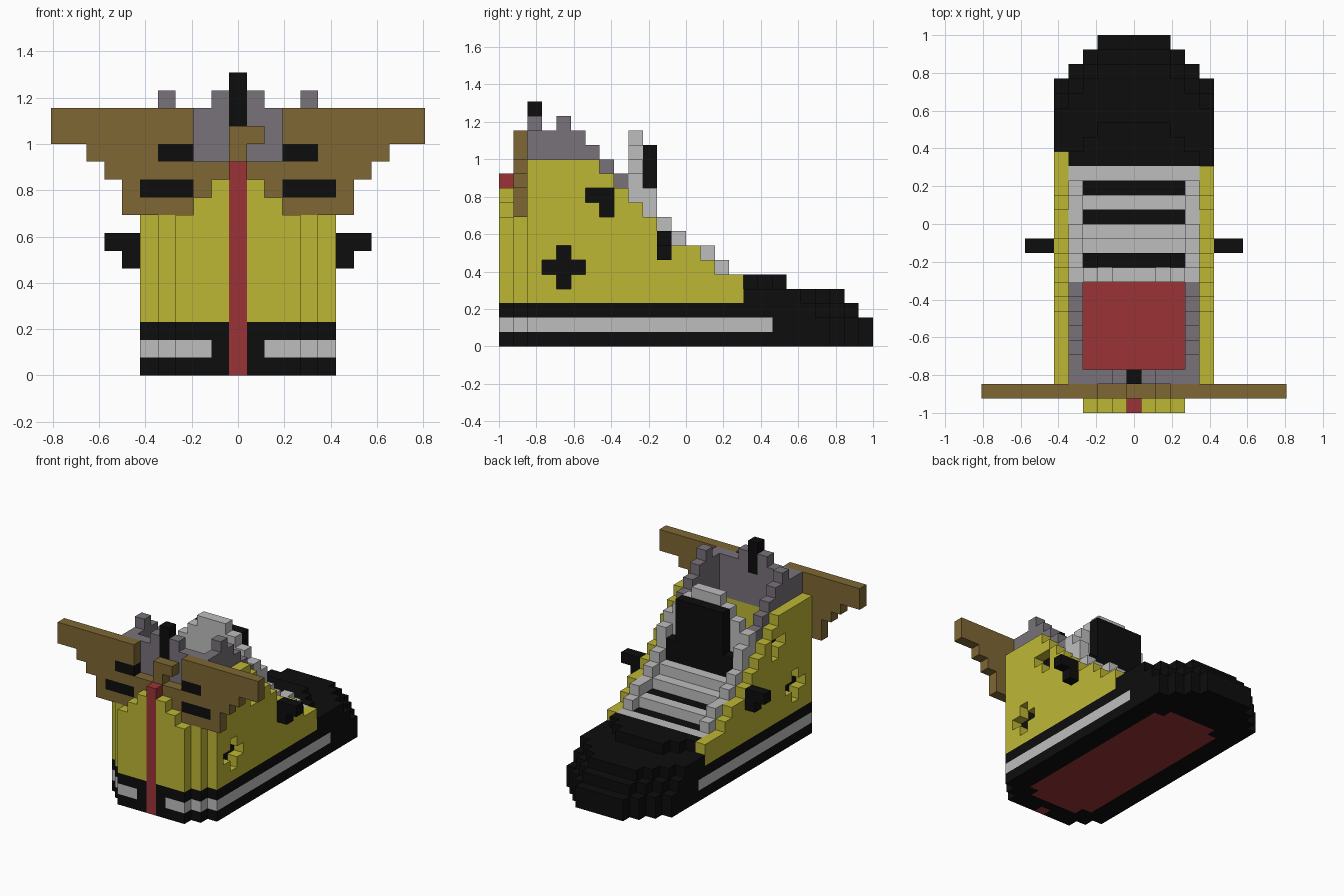
import bpy
import bmesh
from mathutils import Vector

cube = bpy.data.objects.get("Cube")
if cube:
    bpy.data.objects.remove(cube)

V = 2 / 26          # edge of one block
cells = {}          # (x, y, z) block index -> part name


def box(part, xs, ys, zs):
    """Fill an inclusive range of blocks; later parts replace earlier ones."""
    for x in range(xs[0], xs[1] + 1):
        for y in range(ys[0], ys[1] + 1):
            for z in range(zs[0], zs[1] + 1):
                if part:
                    cells[x, y, z] = part
                else:
                    cells.pop((x, y, z), None)


def wide(part, half, ys, zs):
    box(part, (-half, half), ys, zs)


def pair(part, xs, ys, zs):
    box(part, xs, ys, zs)
    box(part, (-xs[1], -xs[0]), ys, zs)


def half_width(y):
    """Half width of the footprint, rounded at heel and toe."""
    return min(5, y + 3, 27 - y)


# Sole and toe cap, stepping inward with height
for y in range(26):
    wide("sole", half_width(y), (y, y), (0, 1))
    for z, shift, start in ((2, 1, 0), (3, 2, 17), (4, 6, 17)):
        half = min(half_width(y), half_width(y + shift) if y > 10 else 5)
        if y >= start and half >= 2:
            wide("sole" if z == 2 else "toe_cap", half, (y, y), (z, z))

# Stripe round the sole and the panel underneath
for y in range(19):
    w = half_width(y)
    pair("sole_stripe", (2 if y == 0 else w, w), (y, y), (1, 1))
wide("sole_panel", 2, (2, 20), (0, 0))
wide("sole_panel", 3, (3, 19), (0, 0))

# Upper: stepped side profile, first block row at y = 2
tops = [13] * 5 + [12, 11, 10, 9, 8, 7, 7, 6, 5, 5]
for n, top in enumerate(tops):
    wide("upper", 5, (n + 2, n + 2), (3, top - 1))
box("upper", (-5, -5), (17, 17), (3, 4))
wide("upper", 4, (1, 1), (3, 8))
for half, top in ((3, 9), (2, 10), (1, 11)):
    wide("upper", half, (0, 0), (3, top - 1))

# Collar lining with raised points
collar = [15, 15, 16, 15, 14, 13, 12]
for n, top in enumerate(collar):
    pair("collar", (4, 4), (n + 2, n + 2), (10, top - 1))
wide("collar", 4, (2, 2), (11, 14))
wide("collar", 1, (2, 2), (15, 15))

# Foot opening and insole
wide(None, 3, (3, 8), (3, 16))
wide("insole", 3, (3, 8), (2, 2))

# Lace bed with raised rails
rails = [9, 8, 7, 7, 6, 5]
for n, top in enumerate(rails):
    y = n + 11
    bed = max(top - 1, 5)
    wide(None, 3, (y, y), (bed, 12))
    wide("lace_bed", 3, (y, y), (bed - 1, bed - 1))
    pair("lace_bed", (4, 4), (y, y), (top - 1, top - 1))
    if y in (13, 15):
        wide("laces", 3, (y, y), (bed - 1, bed - 1))

# Tongue, rounded at the top, with a plate on its face
for half, z in ((4, 10), (4, 11), (3, 12), (2, 13), (1, 14)):
    wide("tongue", half, (9, 9), (z, z))
pair("lace_bed", (4, 4), (10, 10), (9, 10))
wide("laces", 3, (10, 10), (8, 9))
wide("tongue_plate", 2, (10, 10), (9, 13))

# Wings: inner edge, outer edge, rows
for inner, outer, low, high in ((3, 10, 13, 14), (3, 8, 12, 12), (1, 7, 11, 11),
                                (1, 6, 10, 10), (3, 6, 9, 9)):
    pair("wings", (inner, outer), (1, 1), (low, high))
wide("wings", 2, (1, 1), (9, 11))
box("wings", (0, 0), (1, 1), (12, 13))
box("wings", (1, 1), (1, 1), (13, 13))
pair("wing_marks", (3, 4), (1, 1), (12, 12))
pair("wing_marks", (3, 5), (1, 1), (10, 10))

# Heel strip and pull tab
box("heel_strip", (0, 0), (0, 0), (0, 11))
box("pull_tab", (0, 0), (2, 2), (14, 16))

# Recessed cross and hook on both sides
for ys, zs in (((3, 5), (5, 5)), ((4, 4), (4, 6)),
               ((6, 7), (10, 10)), ((7, 7), (9, 9))):
    pair(None, (5, 5), ys, zs)
    pair("side_marks", (4, 4), ys, zs)

# Side pegs
pair("side_pegs", (6, 6), (11, 11), (6, 7))
pair("side_pegs", (7, 7), (11, 11), (7, 7))

COLOURS = {
    "black": (0.004, 0.004, 0.004),
    "yellow": (0.515, 0.474, 0.036),
    "red": (0.328, 0.034, 0.037),
    "brown": (0.209, 0.136, 0.034),
    "dark grey": (0.188, 0.168, 0.195),
    "light grey": (0.515, 0.515, 0.515),
}
PART_COLOUR = {
    "upper": "yellow", "collar": "dark grey", "wings": "brown",
    "insole": "red", "sole_panel": "red", "heel_strip": "red",
    "sole_stripe": "light grey", "lace_bed": "light grey", "tongue": "light grey",
}

materials = {}
for name, rgb in COLOURS.items():
    mat = bpy.data.materials.new(name)
    mat.use_nodes = True
    mat.diffuse_color = (*rgb, 1)
    mat.node_tree.nodes["Principled BSDF"].inputs["Base Color"].default_value = (*rgb, 1)
    materials[name] = mat


def build(part):
    """Mesh the exposed block faces of one part."""
    bm = bmesh.new()
    for cell in [c for c, p in cells.items() if p == part]:
        centre = Vector((cell[0], cell[1] - 12.5, cell[2] + 0.5))
        for axis in range(3):
            for sign in (-1, 1):
                step = [0, 0, 0]
                step[axis] = sign
                if tuple(a + b for a, b in zip(cell, step)) in cells:
                    continue
                n = Vector(step) / 2
                u = Vector((0, 0, 0))
                u[(axis + 1) % 3] = 0.5
                w = n.cross(u) * 2
                corners = (-u - w, u - w, u + w, -u + w)
                bm.faces.new([bm.verts.new((centre + n + c) * V) for c in corners])
    bmesh.ops.remove_doubles(bm, verts=bm.verts, dist=0.001)
    mesh = bpy.data.meshes.new(part)
    bm.to_mesh(mesh)
    bm.free()
    mesh.materials.append(materials[PART_COLOUR.get(part, "black")])
    bpy.context.collection.objects.link(bpy.data.objects.new(part, mesh))


for part in sorted(set(cells.values())):
    build(part)
